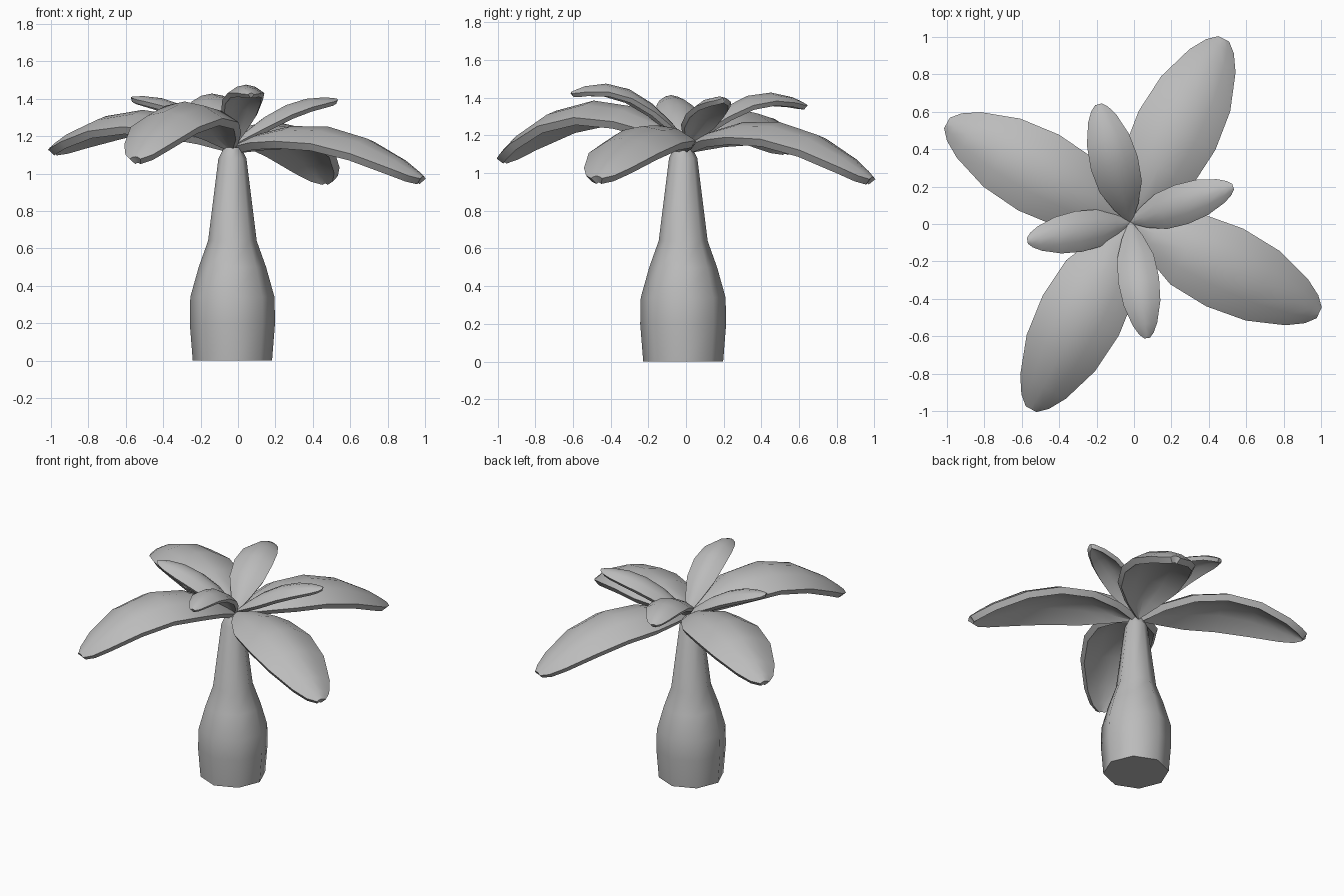
import bpy, bmesh, math
from mathutils import Vector

cube = bpy.data.objects.get("Cube")
if cube:
    bpy.data.objects.remove(cube, do_unlink=True)

# single plain grey material
GREY = (0.5, 0.5, 0.5, 1)
grey = bpy.data.materials.new("plain_grey")
grey.use_nodes = True
grey.diffuse_color = GREY
grey.node_tree.nodes["Principled BSDF"].inputs["Base Color"].default_value = GREY


def finish(name, bm, angle):
    bmesh.ops.recalc_face_normals(bm, faces=bm.faces)
    mesh = bpy.data.meshes.new(name)
    bm.to_mesh(mesh)
    bm.free()
    mesh.materials.append(grey)
    obj = bpy.data.objects.new(name, mesh)
    bpy.context.collection.objects.link(obj)
    bpy.ops.object.select_all(action="DESELECT")
    obj.select_set(True)
    bpy.context.view_layer.objects.active = obj
    bpy.ops.object.shade_smooth_by_angle(angle=math.radians(angle))
    return obj


# trunk: stacked eight-sided rings, closed at both ends
def build_trunk(profile, center, sides=8):
    bm = bmesh.new()
    rings = []
    for r, z in profile:
        ring = []
        for i in range(sides):
            a = math.tau * i / sides
            ring.append(bm.verts.new((center[0] + r * math.cos(a), center[1] + r * math.sin(a), z)))
        rings.append(ring)
    for low, high in zip(rings, rings[1:]):
        for i in range(sides):
            j = (i + 1) % sides
            bm.faces.new((low[i], low[j], high[j], high[i]))
    bm.faces.new(rings[0][::-1])
    bm.faces.new(rings[-1])
    finish("trunk", bm, 50)


build_trunk([(0.212, 0), (0.228, 0.2), (0.225, 0.34), (0.18, 0.5),
             (0.13, 0.64), (0.075, 1.08), (0.045, 1.14)], (-0.03, -0.015))

# leaf outline: share of the length, share of the half width
OUTLINE = [(0, 0.08), (0.13, 0.52), (0.3, 0.9), (0.5, 1), (0.7, 0.9),
           (0.88, 0.6), (0.96, 0.36), (1, 0.14)]
CROSS = [-1, -0.5, 0, 0.5, 1]
ROOT = Vector((-0.02, 0.01))


# leaf: arched along its length and across its width, with thickness
def build_leaf(name, tip, root_z, mid_z, tip_z, half_width, camber, thickness):
    span = Vector(tip) - ROOT
    side = Vector((-span.y, span.x)).normalized()
    slope = 4 * mid_z - 3 * root_z - tip_z
    bend = tip_z - root_z - slope
    bm = bmesh.new()
    rows = []
    for t, w in OUTLINE:
        ridge = root_z + slope * t + bend * t * t
        row = []
        for u in CROSS:
            p = ROOT + span * t + side * (u * w * half_width)
            row.append(bm.verts.new((p.x, p.y, ridge - camber * w * u * u)))
        rows.append(row)
    for a, b in zip(rows, rows[1:]):
        for i in range(len(CROSS) - 1):
            bm.faces.new((a[i], b[i], b[i + 1], a[i + 1]))
    bmesh.ops.recalc_face_normals(bm, faces=bm.faces)
    if sum(f.normal.z for f in bm.faces) < 0:
        bmesh.ops.reverse_faces(bm, faces=bm.faces)
    bmesh.ops.solidify(bm, geom=bm.faces[:], thickness=thickness)
    finish(name, bm, 40)


# four broad drooping leaves
for name, tip, mid_z, tip_z in [
    ("back_left_leaf", (0.48, 0.99), 1.27, 0.98),
    ("back_right_leaf", (-1.0, 0.54), 1.34, 1.14),
    ("front_right_leaf", (-0.55, -0.99), 1.385, 1.09),
    ("front_left_leaf", (0.99, -0.475), 1.25, 0.985),
]:
    build_leaf(name, tip, 1.15, mid_z, tip_z, 0.23, 0.09, 0.045)

# four small upright leaves
for name, tip, mid_z, tip_z, half_width in [
    ("small_back_leaf", (-0.19, 0.64), 1.41, 1.365, 0.13),
    ("small_left_leaf", (0.53, 0.2), 1.365, 1.4, 0.11),
    ("small_right_leaf", (-0.57, -0.09), 1.365, 1.41, 0.11),
    ("small_front_leaf", (0.07, -0.61), 1.445, 1.43, 0.11),
]:
    build_leaf(name, tip, 1.16, mid_z, tip_z, half_width, 0.05, 0.028)
